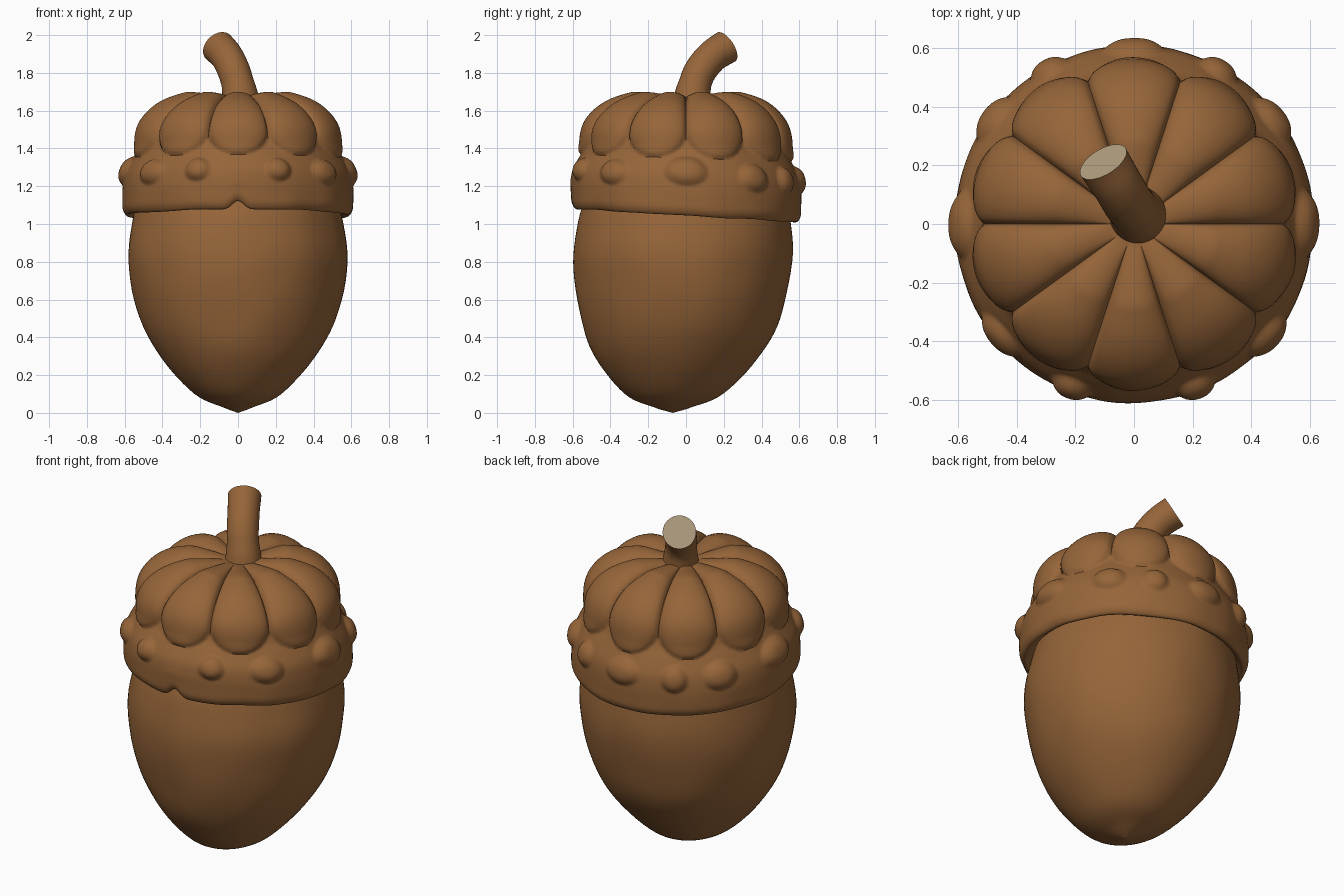
import bpy, bmesh, math
from mathutils import Vector, noise

if "Cube" in bpy.data.objects:
    bpy.data.objects.remove(bpy.data.objects["Cube"])


def material(name, rgb):
    m = bpy.data.materials.new(name)
    m.diffuse_color = (*rgb, 1)
    m.use_nodes = True
    m.node_tree.nodes["Principled BSDF"].inputs["Base Color"].default_value = m.diffuse_color
    return m


brown = material("acorn brown", (0.305, 0.130, 0.041))
tan = material("cut wood tan", (0.445, 0.342, 0.216))


def spline(pts, n):
    """Catmull-Rom through pts, n samples per span."""
    p = [Vector(q) for q in pts]
    p = [2 * p[0] - p[1]] + p + [2 * p[-1] - p[-2]]
    out = []
    for i in range(1, len(p) - 2):
        a, b, c, d = p[i - 1:i + 3]
        for k in range(n):
            t = k / n
            out.append(0.5 * (2 * b + (c - a) * t + (2 * a - 5 * b + 4 * c - d) * t * t
                              + (3 * b - a - 3 * c + d) * t ** 3))
    return out + [p[-2]]


def loft(name, rings, cap_start=False, cap_end=False, mats=(brown,)):
    """Skin a list of closed rings of points."""
    bm = bmesh.new()
    vr = [[bm.verts.new(p) for p in r] for r in rings]
    n = len(vr[0])
    for a, b in zip(vr, vr[1:]):
        for i in range(n):
            bm.faces.new((a[i], a[(i + 1) % n], b[(i + 1) % n], b[i]))
    if cap_start:
        bm.faces.new(vr[0][::-1])
    if cap_end:
        bm.faces.new(vr[-1]).material_index = len(mats) - 1
    bmesh.ops.remove_doubles(bm, verts=bm.verts, dist=0.0005)
    bmesh.ops.recalc_face_normals(bm, faces=bm.faces)
    me = bpy.data.meshes.new(name)
    bm.to_mesh(me)
    bm.free()
    for m in mats:
        me.materials.append(m)
    ob = bpy.data.objects.new(name, me)
    bpy.context.collection.objects.link(ob)
    bpy.ops.object.select_all(action='DESELECT')
    ob.select_set(True)
    bpy.context.view_layer.objects.active = ob
    bpy.ops.object.shade_smooth_by_angle(angle=math.radians(50))
    return ob


# Nut: rows of (x radius, y radius, y centre, z)
nut_rows = [(0.0, 0.0, -0.07, 0.0), (0.08, 0.10, -0.07, 0.03), (0.23, 0.26, -0.065, 0.1),
            (0.405, 0.43, -0.048, 0.29), (0.52, 0.527, -0.028, 0.5), (0.582, 0.58, -0.018, 0.8),
            (0.556, 0.56, -0.008, 1.02), (0.52, 0.52, 0.0, 1.16)]
rings = []
for rx, ry, cy, z in spline(nut_rows, 6):
    ring = []
    for i in range(96):
        a = math.tau * i / 96
        p = Vector((rx * math.cos(a), cy + ry * math.sin(a), z))
        k = 1 + 0.012 * noise.noise(p * 4) * min(1, z * 4)
        ring.append((p.x * k, cy + (p.y - cy) * k, z))
    rings.append(ring)
loft("nut", rings, cap_end=True)

# Cap: base profile, displaced by ten lobes and a band of knobs
cap_rows = [(0.50, 1.12), (0.55, 1.065), (0.585, 1.045), (0.608, 1.075), (0.612, 1.13), (0.61, 1.2),
            (0.597, 1.27), (0.562, 1.34), (0.522, 1.41), (0.485, 1.52), (0.40, 1.60),
            (0.27, 1.645), (0.12, 1.668), (0.0, 1.672)]
prof = spline([(r, z, 0) for r, z in cap_rows], 8)
arc = [0.0]
for p, q in zip(prof, prof[1:]):
    arc.append(arc[-1] + (q - p).length)
tip_arc = next(s for s, p in zip(arc, prof) if p.y > 1.345)

# Knobs: (degrees from front, height, half width, half height, bulge), mirrored left to right
knobs = [(21, 1.265, .075, .07, .034), (50, 1.26, .10, .075, .034), (90, 1.28, .125, .08, .036),
         (127, 1.26, .10, .075, .034), (151, 1.255, .075, .07, .034), (180, 1.26, .11, .07, .032)]
knobs += [(-k[0], *k[1:]) for k in knobs if k[0] < 180]


def wrap(a):
    return (a + math.pi) % math.tau - math.pi


def bulge(ang, j, r, z):
    lobe_w = math.tau / 10
    u = wrap(ang) / lobe_w
    u = 2 * (u - round(u))                       # -1..1 across a lobe
    s = arc[j] - tip_arc
    h = 0.0
    if s > 0:
        e = max(0, 1 - s / 0.16)                 # rounded lobe tip
        d = u * u + e * e
        h = 0.056 * math.sqrt(max(0, 1 - d)) * min(1, max(0, (r - 0.07) / 0.2))
    for deg, kz, w, hh, b in knobs:
        d = (wrap(ang - math.radians(deg)) * 0.61 / w) ** 2 + ((z - kz) / hh) ** 2
        if d < 1:
            h = max(h, b * (1 - d ** 1.5) ** 1.3)
    return h


rings = []
N = 280
for j, p in enumerate(prof):
    t = prof[min(j + 1, len(prof) - 1)] - prof[max(j - 1, 0)]
    nr, nz = t.y / t.length, -t.x / t.length     # outward normal of the profile
    ring = []
    for i in range(N):
        ang = math.tau * i / N                   # 0 = front
        h = bulge(ang, j, p.x, p.y)
        low = max(0, min(1, (1.6 - p.y) / 0.45))
        r = p.x + nr * h
        z = p.y + nz * h
        x, y = r * math.sin(ang), -r * math.cos(ang)
        k = 0.012 * noise.noise(Vector((x, y, z)) * 5) * low
        z -= 0.06 * y * low                      # rim sits lower at the back
        rim = max(0, min(1, (1.22 - p.y) / 0.12))
        z += 0.045 * rim * math.exp(-(wrap(ang) / 0.07) ** 2)   # small front notch
        z += 0.008 * rim * noise.noise(Vector((x, y, 3)) * 4)
        ring.append((x * (1 + k), y * (1 + k), z))
    rings.append(ring)
loft("cap", rings)

# Stem: bent tube with a slanted, tan cut end
path = spline([(0.015, 0.03, 1.62), (0.008, 0.038, 1.70), (-0.018, 0.07, 1.80),
               (-0.058, 0.136, 1.885), (-0.105, 0.212, 1.937)], 6)
rings = []
for i, c in enumerate(path):
    d = (path[min(i + 1, len(path) - 1)] - path[max(i - 1, 0)]).normalized()
    u = d.cross(Vector((1, 0, 0))).normalized()
    v = d.cross(u)
    rad = 0.086 + 0.02 * max(0, 1 - i / 9) + 0.004 * max(0, i - 18) / 6
    rings.append([c + rad * (math.cos(a) * u + math.sin(a) * v)
                  for a in (math.tau * k / 40 for k in range(40))])
loft("stem", rings, cap_start=True, cap_end=True, mats=(brown, tan))
